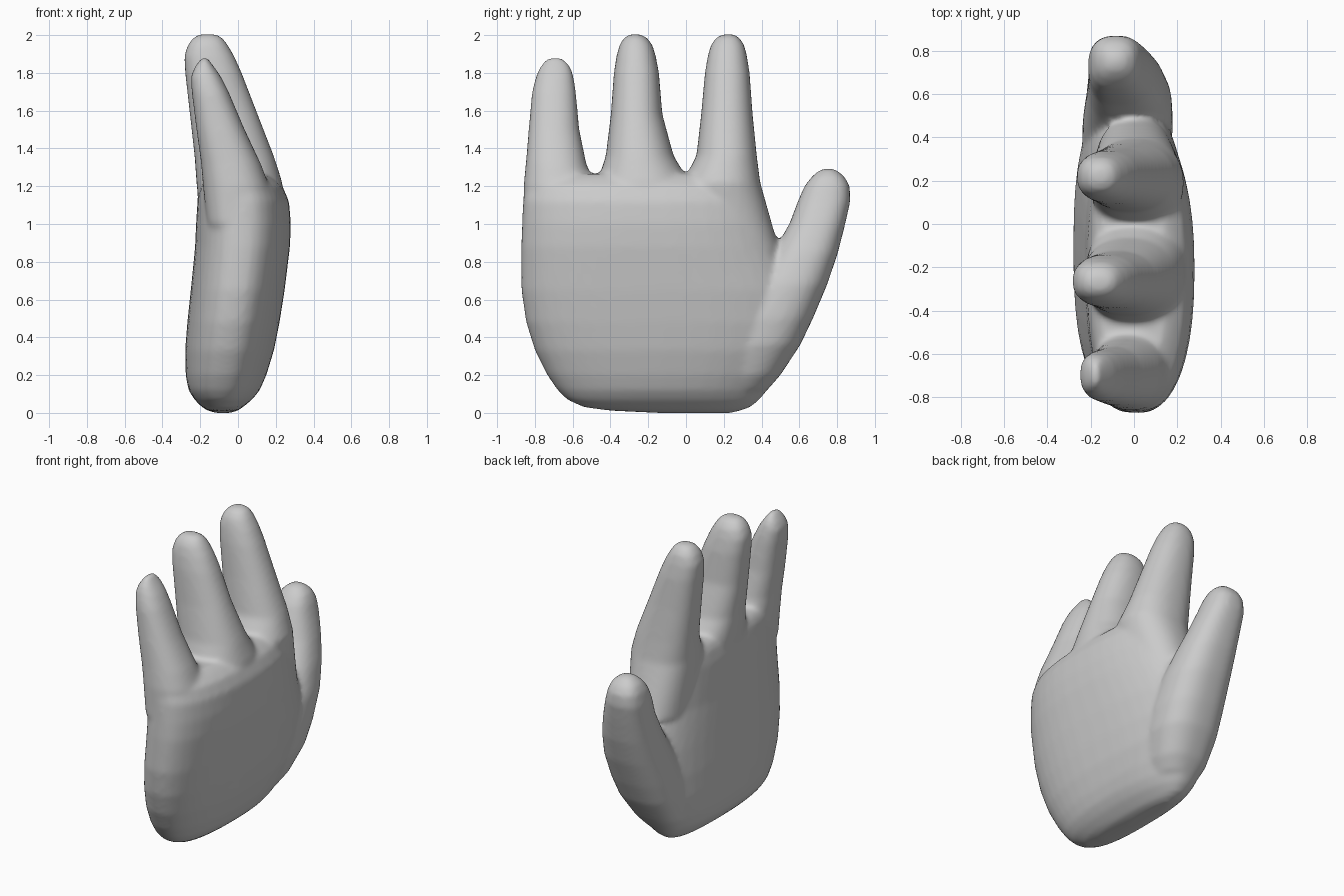
import bpy, bmesh, math

SIDES = 40


def loft(bm, sections, n_pos=2.3, n_neg=2.6):
    """Skin rounded sections (z, x_min, x_max, y_min, y_max) from bottom to top."""
    rings = []
    for z, x0, x1, y0, y1 in sections:
        cx, cy, rx, ry = (x0 + x1) / 2, (y0 + y1) / 2, (x1 - x0) / 2, (y1 - y0) / 2
        ring = []
        for i in range(SIDES):
            a = 2 * math.pi * i / SIDES
            c, s = math.cos(a), math.sin(a)
            e = 2 / (n_pos if c > 0 else n_neg)
            ring.append(bm.verts.new((cx + rx * math.copysign(abs(c) ** e, c),
                                      cy + ry * math.copysign(abs(s) ** e, s), z)))
        rings.append(ring)
    for a, b in zip(rings, rings[1:]):
        for i in range(SIDES):
            j = (i + 1) % SIDES
            bm.faces.new((a[i], a[j], b[j], b[i]))
    bm.faces.new(rings[0][::-1])
    bm.faces.new(rings[-1])


def finger(bm, rows, dx, slim, dz):
    """Finger leaning toward -x; rows give (z, y_min, y_max)."""
    depth = [(-.2, .2), (-.22, .235), (-.23, .19), (-.255, .105), (-.28, .02),
             (-.285, -.02), (-.265, -.055), (-.235, -.085), (-.2, -.12)]
    loft(bm, [(z, a + dx, b + dx * .3 - slim, y0, y1)
              for (z, y0, y1), (a, b) in zip(rows, depth)], 2.2, 2.4)


bm = bmesh.new()
# Palm
loft(bm, [(0, -.12, -.04, -.15, .24), (.012, -.16, 0, -.4, .29),
          (.03, -.19, .025, -.54, .34), (.07, -.23, .075, -.63, .39),
          (.12, -.262, .115, -.68, .43), (.2, -.277, .15, -.735, .5),
          (.33, -.28, .19, -.8, .58), (.48, -.268, .22, -.847, .61),
          (.65, -.25, .247, -.872, .58), (.88, -.227, .275, -.873, .475),
          (1.0, -.222, .28, -.868, .44), (1.12, -.215, .27, -.863, .41),
          (1.2, -.2, .235, -.85, .38), (1.24, -.18, .19, -.81, .35),
          (1.265, -.15, .15, -.75, .3)])
# Little, middle and index fingers
finger(bm, [(1.0, -.86, -.46), (1.2, -.86, -.48), (1.32, -.848, -.528),
            (1.5, -.833, -.565), (1.7, -.815, -.583), (1.78, -.795, -.595),
            (1.83, -.775, -.61), (1.87, -.745, -.64), (1.885, -.715, -.665)], .035, .08, 0)
finger(bm, [(1.0, -.5, .03), (1.22, -.47, .02), (1.36, -.425, -.065),
            (1.58, -.398, -.125), (1.8, -.382, -.143), (1.89, -.368, -.16),
            (1.95, -.352, -.178), (1.99, -.325, -.21), (2.005, -.295, -.245)], 0, 0, 0)
finger(bm, [(.86, -.02, .495), (1.22, -.02, .393), (1.36, .055, .375),
            (1.58, .08, .353), (1.8, .1, .337), (1.89, .115, .323),
            (1.95, .132, .308), (1.99, .162, .28), (2.005, .2, .25)], .02, .01, 0)
# Thumb
loft(bm, [(.12, -.2, .06, .1, .43), (.2, -.23, .11, .15, .5), (.36, -.24, .165, .2, .605),
          (.5, -.235, .18, .25, .672), (.68, -.222, .175, .35, .748),
          (.85, -.213, .14, .46, .805), (1.0, -.21, .095, .547, .843),
          (1.12, -.212, .055, .592, .87), (1.2, -.2, .03, .627, .867),
          (1.25, -.175, .005, .665, .84), (1.28, -.14, -.03, .7, .805),
          (1.295, -.11, -.06, .73, .775)], 2.4, 2.6)
bm.normal_update()

mesh = bpy.data.meshes.new("hand")
bm.to_mesh(mesh)
bm.free()
hand = bpy.data.objects.new("hand", mesh)
bpy.context.collection.objects.link(hand)

# Fuse the digits with the palm and soften the webs
fuse = hand.modifiers.new("fuse", 'REMESH')
fuse.mode = 'VOXEL'
fuse.voxel_size = 0.016
fuse.use_smooth_shade = True
soft = hand.modifiers.new("soften", 'SMOOTH')
soft.factor = 0.5
soft.iterations = 9

grey = bpy.data.materials.new("light grey")
grey.diffuse_color = (0.6, 0.6, 0.6, 1)
mesh.materials.append(grey)
